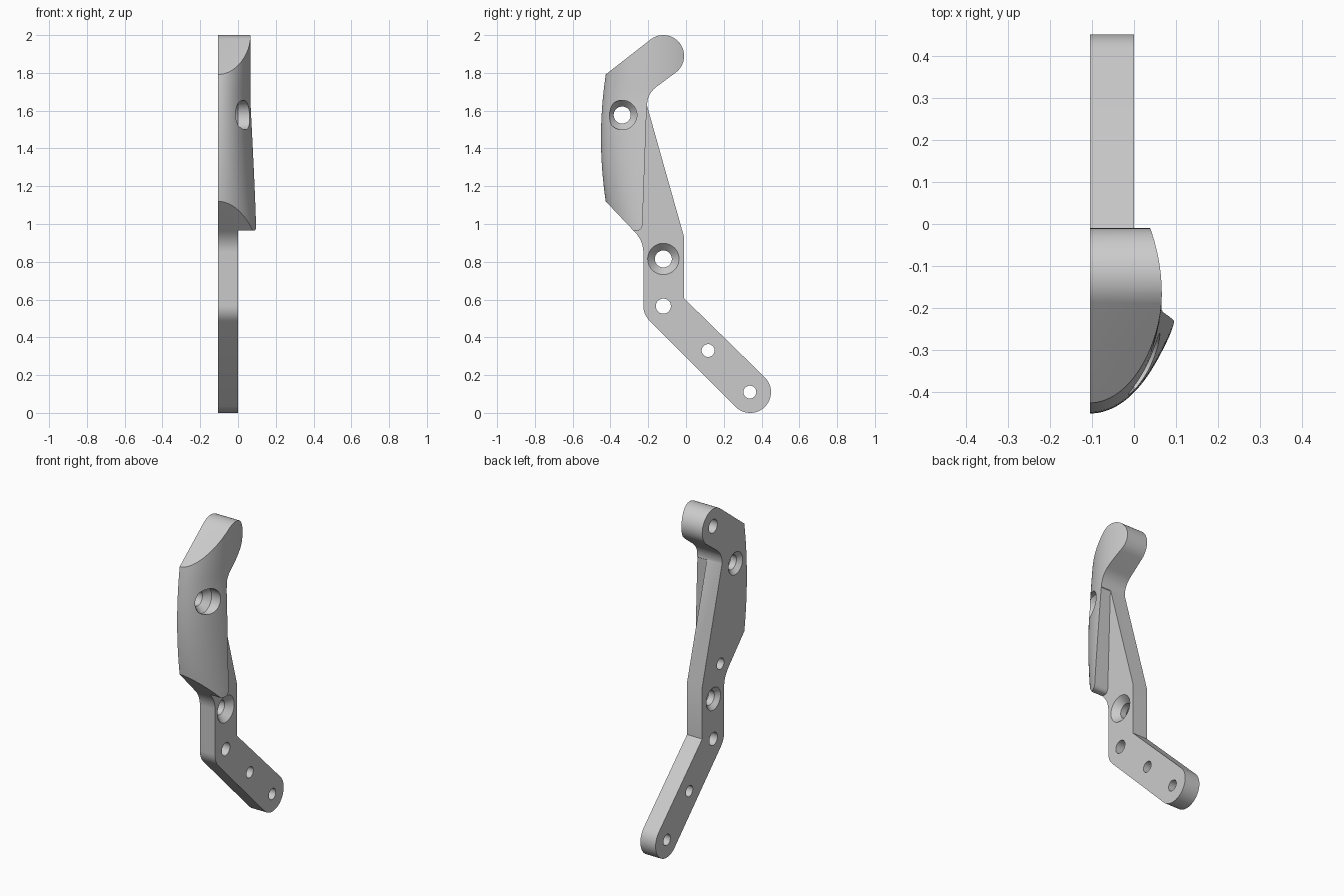
import bpy, bmesh, math
from mathutils import Vector

if "Cube" in bpy.data.objects:
    bpy.data.objects.remove(bpy.data.objects["Cube"], do_unlink=True)

BACK = -0.105  # flat mounting side of the bracket


def arc(cy, cz, r, a0, a1, n=24):
    return [(cy + r * math.cos(math.radians(a0 + (a1 - a0) * i / n)),
             cz + r * math.sin(math.radians(a0 + (a1 - a0) * i / n))) for i in range(n + 1)]


def bend(p, c, q, n=12):
    """Quadratic curve from p to q pulled toward c."""
    return [tuple((1 - t) ** 2 * p[k] + 2 * t * (1 - t) * c[k] + t * t * q[k] for k in (0, 1))
            for t in (i / n for i in range(n + 1))]


def loft(name, rings):
    """Closed solid through rings of equal point count."""
    bm = bmesh.new()
    rows = [[bm.verts.new(p) for p in ring] for ring in rings]
    n = len(rows[0])
    for a, b in zip(rows, rows[1:]):
        for i in range(n):
            j = (i + 1) % n
            bm.faces.new((a[i], a[j], b[j], b[i]))
    bm.faces.new(rows[0])
    bm.faces.new(rows[-1][::-1])
    bmesh.ops.recalc_face_normals(bm, faces=bm.faces)
    me = bpy.data.meshes.new(name)
    bm.to_mesh(me)
    bm.free()
    ob = bpy.data.objects.new(name, me)
    bpy.context.collection.objects.link(ob)
    return ob


def prism(name, outline, x0, x1):
    return loft(name, [[(x, y, z) for y, z in outline] for x in (x0, x1)])


def bore(y, z, steps):
    """Round cutter along x; steps are (x, radius) pairs."""
    return loft("hole_cutter", [[(x, py, pz) for py, pz in arc(y, z, r, 0, 360, 40)[:-1]]
                                for x, r in steps])


def cut(ob, tool, op="DIFFERENCE"):
    tool.hide_render = True
    m = ob.modifiers.new("cut", "BOOLEAN")
    m.object, m.operation, m.solver = tool, op, "EXACT"
    bpy.context.view_layer.objects.active = ob
    bpy.ops.object.modifier_apply(modifier=m.name)
    bpy.data.objects.remove(tool, do_unlink=True)


# Side outline of the whole bracket (y, z)
outline = arc(0.34, 0.11, 0.11, 45, -135)
outline += bend((-0.19, 0.485), (-0.226, 0.52), (-0.226, 0.57))
outline += bend((-0.226, 0.85), (-0.226, 0.915), (-0.28, 0.967))
outline += [(-0.5, 1.199), (-0.5, 1.733)]
outline += arc(-0.12, 1.89, 0.11, 127, -54)
outline += bend((-0.15, 1.731), (-0.208, 1.69), (-0.206, 1.625))
outline += [(-0.01, 0.93), (-0.01, 0.606)]
bracket = prism("bracket", outline, BACK, 0.25)


# Rounded grip envelope: quarter-ellipse section with a bowed front edge
def envelope_ring(z):
    zc = max(z, 0.9)
    yf = -0.45 + 0.025 * ((zc - 1.455) / 0.335) ** 2
    yc = -0.165
    xm = 0.066 + 0.039 * max(0, min(1, (1.68 - zc) / 0.71))
    ring = [(-0.3, yf, z)]
    for i in range(33):
        a = math.pi / 2 * i / 32
        ring.append((BACK + (xm - BACK) * math.sin(a), yf + (yc - yf) * (1 - math.cos(a)), z))
    for i in range(1, 9):
        t = i / 8
        ring.append((xm - 0.031 * t * t, yc + 0.165 * t, z))
    return ring + [(0.035, 0.6, z), (-0.3, 0.6, z)]


heights = [-0.2] + [0.9 + 1.2 * i / 36 for i in range(37)]
cut(bracket, loft("grip_envelope", [envelope_ring(z) for z in heights]), "INTERSECT")

# Thin the arm behind and below the grip
relief = [(0.7, 1.62), (-0.2, 1.628), (-0.208, 1.62), (-0.23, 1.01)]
relief += bend((-0.23, 1.0), (-0.232, 0.965), (-0.26, 0.965), 8)
relief += [(-0.282, 0.965), (-0.5, 0.9), (-0.5, -0.2), (0.7, -0.2)]
cut(bracket, prism("arm_relief_cutter", relief, 0.0, 0.4))

# Plain through holes in the arm
for y, z, r in ((-0.12, 0.565, 0.04), (0.117, 0.33, 0.034), (0.338, 0.11, 0.034)):
    cut(bracket, bore(y, z, [(-0.2, r), (0.2, r)]))

# Countersunk holes, flared on both sides
for y, z, r in ((-0.338, 1.577, 0.078), (-0.12, 0.815, 0.083)):
    cut(bracket, bore(y, z, [(-0.2, 0.07), (BACK, 0.07), (-0.08, 0.045),
                             (-0.04, 0.045), (0.0, r), (0.2, r)]))

# Blind holes in the mounting side
for y, z, r in ((-0.117, 1.893, 0.042), (-0.19, 1.007, 0.035)):
    cut(bracket, bore(y, z, [(-0.2, r), (-0.035, r)]))

# Grey finish
mat = bpy.data.materials.new("plain_grey")
mat.use_nodes = True
grey = (0.6, 0.6, 0.6, 1)
mat.diffuse_color = grey
mat.node_tree.nodes["Principled BSDF"].inputs["Base Color"].default_value = grey
bracket.data.materials.clear()
bracket.data.materials.append(mat)
for p in bracket.data.polygons:
    p.material_index = 0

bpy.ops.object.select_all(action="DESELECT")
bracket.select_set(True)
bpy.context.view_layer.objects.active = bracket
bpy.ops.object.shade_smooth_by_angle(angle=math.radians(25))
